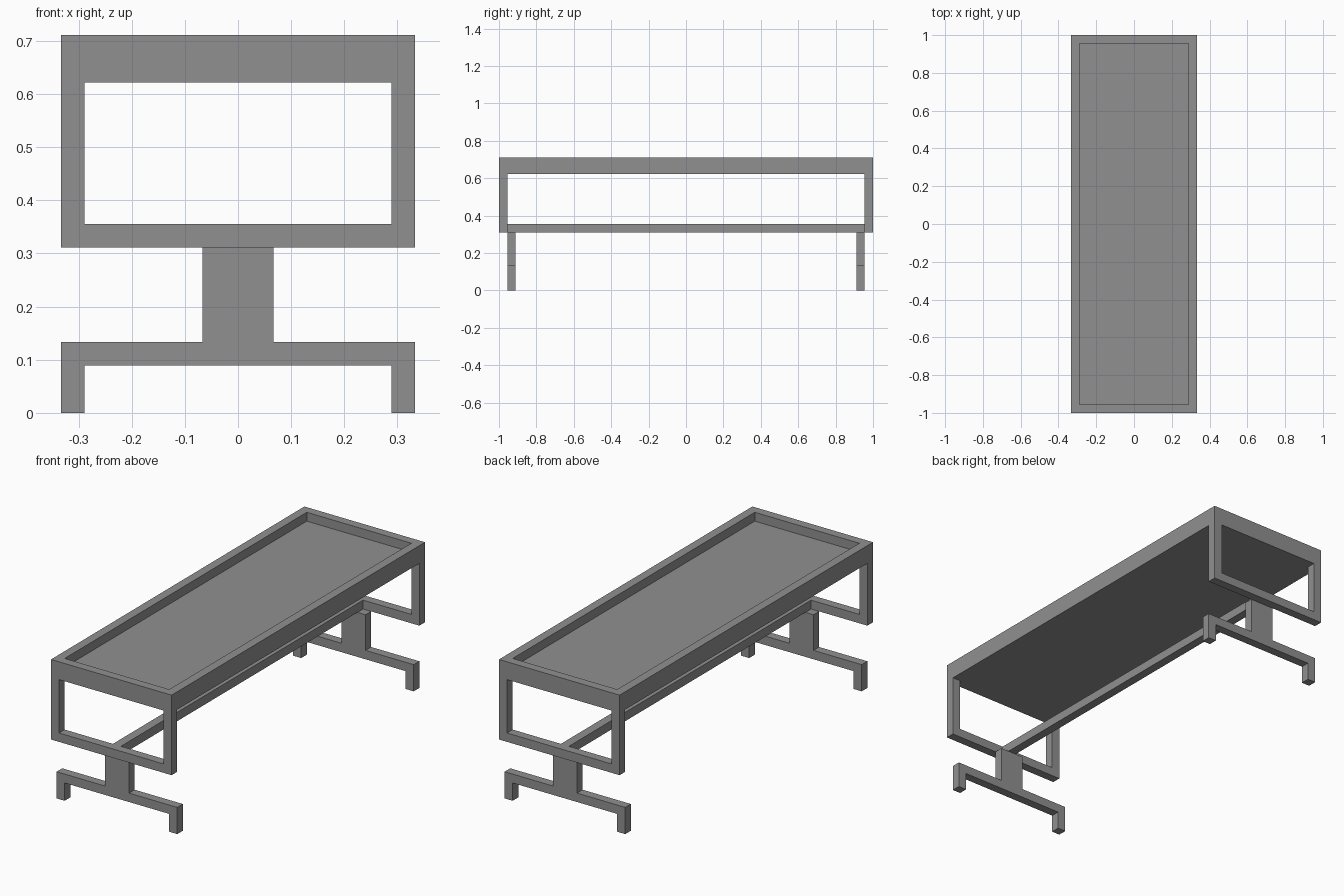
import bpy
import bmesh

if "Cube" in bpy.data.objects:
    bpy.data.objects.remove(bpy.data.objects["Cube"])

U = 2 / 45            # square bar thickness, the module of the whole table
HALF_W = 7.5 * U      # half width in x
END = 1.0             # half length in y

steel = bpy.data.materials.new("mid grey")
steel.diffuse_color = (0.28, 0.28, 0.28, 1)
steel.use_nodes = True
steel.node_tree.nodes["Principled BSDF"].inputs["Base Color"].default_value = steel.diffuse_color


def finish(name, bm):
    bmesh.ops.recalc_face_normals(bm, faces=bm.faces)
    mesh = bpy.data.meshes.new(name)
    bm.to_mesh(mesh)
    bm.free()
    mesh.materials.append(steel)
    obj = bpy.data.objects.new(name, mesh)
    bpy.context.collection.objects.link(obj)
    return obj


def extrude(bm, faces, depth):
    """Give flat faces a thickness along +y."""
    out = bmesh.ops.extrude_face_region(bm, geom=faces)
    verts = [g for g in out["geom"] if isinstance(g, bmesh.types.BMVert)]
    bmesh.ops.translate(bm, verts=verts, vec=(0, depth, 0))
    # the starting faces are kept as the opposite cap


def box(name, x0, x1, y0, y1, z0, z1):
    bm = bmesh.new()
    corners = [(x0, z0), (x1, z0), (x1, z1), (x0, z1)]
    face = bm.faces.new([bm.verts.new((x, y0, z)) for x, z in corners])
    extrude(bm, [face], y1 - y0)
    return finish(name, bm)


def end_frame(name, y0):
    """Rectangular hoop with a deeper top rail."""
    bm = bmesh.new()

    def loop(w, z0, z1):
        return [bm.verts.new((x, y0, z))
                for x, z in ((-w, z0), (w, z0), (w, z1), (-w, z1))]

    outer = loop(HALF_W, 7 * U, 16 * U)
    inner = loop(HALF_W - U, 8 * U, 14 * U)
    faces = [bm.faces.new((outer[i], outer[(i + 1) % 4],
                           inner[(i + 1) % 4], inner[i])) for i in range(4)]
    extrude(bm, faces, U)
    return finish(name, bm)


def foot(name, y0):
    """Post, cross bar and two short feet in one outline."""
    half = [(HALF_W - U, 2 * U), (HALF_W - U, 0), (HALF_W, 0),
            (HALF_W, 3 * U), (1.5 * U, 3 * U), (1.5 * U, 7 * U)]
    outline = half + [(-x, z) for x, z in reversed(half)]
    bm = bmesh.new()
    face = bm.faces.new([bm.verts.new((x, y0, z)) for x, z in outline])
    extrude(bm, [face], U)
    return finish(name, bm)


# End frames and the feet just inside them
end_frame("front_frame", -END)
end_frame("back_frame", END - U)
foot("front_foot", -END + U)
foot("back_foot", END - 2 * U)

# Side rails of the tray, between the end frames
inner_y = END - U
box("left_rail", -HALF_W, -HALF_W + U, -inner_y, inner_y, 14 * U, 16 * U)
box("right_rail", HALF_W - U, HALF_W, -inner_y, inner_y, 14 * U, 16 * U)

# Recessed table top
box("table_top", -HALF_W + U, HALF_W - U, -inner_y, inner_y, 14 * U, 15 * U)

# Long stretcher joining the lower rails
box("stretcher", -U / 2, U / 2, -inner_y, inner_y, 7 * U, 8 * U)
